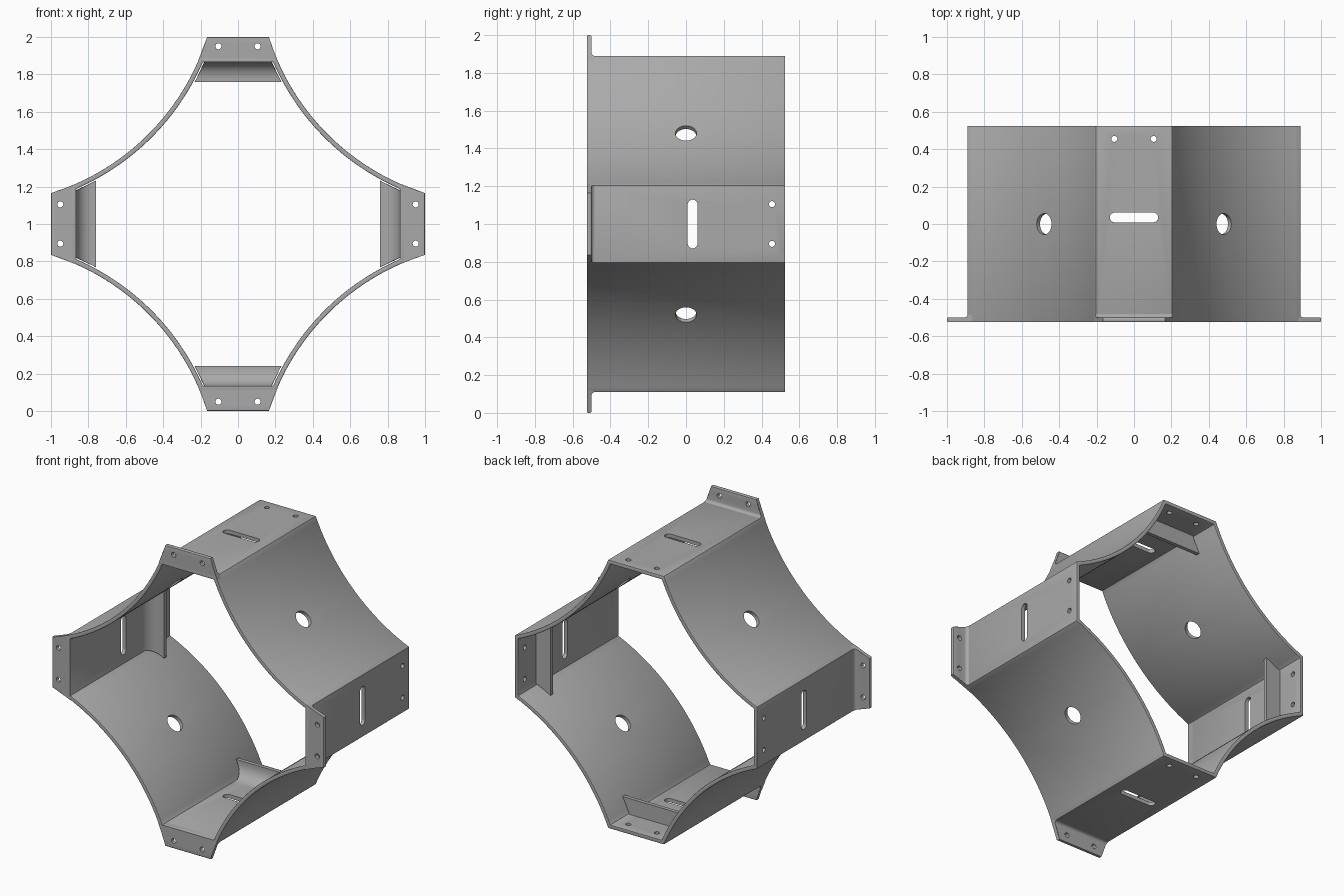
import bpy, bmesh, math
from mathutils import Matrix, Vector

if "Cube" in bpy.data.objects:
    bpy.data.objects.remove(bpy.data.objects["Cube"])

C, R, T = 1.38, 1.273, 0.025      # scoop centre, scoop radius, sheet thickness
FLAT, HALF = 0.89, 0.525          # distance of the flats, half depth

grey = bpy.data.materials.new("satin_grey")
grey.use_nodes = True
grey.diffuse_color = (0.4, 0.4, 0.4, 1)
grey.node_tree.nodes["Principled BSDF"].inputs["Base Color"].default_value = (0.4, 0.4, 0.4, 1)


def turn(k):
    """Quarter turns about the frame's axis."""
    return Matrix.Translation((0, 0, 1)) @ Matrix.Rotation(k * math.pi / 2, 4, 'Y')


def finish(bm, name):
    bmesh.ops.recalc_face_normals(bm, faces=bm.faces)
    mesh = bpy.data.meshes.new(name)
    bm.to_mesh(mesh)
    bm.free()
    mesh.materials.append(grey)
    ob = bpy.data.objects.new(name, mesh)
    bpy.context.collection.objects.link(ob)
    return ob


def half_width(d, radius):
    """Half width between two scoops at distance d from the axis."""
    return C - math.sqrt(radius ** 2 - (C - d) ** 2)


def scoop(radius, flat, n=32):
    """Concave arc joining two neighbouring flats."""
    x = half_width(flat, radius)
    a = math.atan2(flat - C, x - C) % math.tau
    b = math.atan2(x - C, flat - C) % math.tau
    angles = [a + (b - a) * i / n for i in range(n + 1)]
    return [(C + radius * math.cos(t), C + radius * math.sin(t)) for t in angles]


def arc(cy, cd, r, a, b, n=8):
    angles = [math.radians(a + (b - a) * i / n) for i in range(n + 1)]
    return [(cy + r * math.cos(t), cd + r * math.sin(t)) for t in angles]


def loft(profile, radius, extra, name):
    """Four copies of a (y, distance) profile spanning between scoops."""
    bm = bmesh.new()
    for k in range(4):
        ends = []
        for s in (-1, 1):
            ends.append([bm.verts.new(turn(k) @ Vector((s * (half_width(d, radius) + extra), y, d)))
                         for y, d in profile])
        bm.faces.new(ends[0])
        bm.faces.new(ends[1])
        for i in range(len(profile)):
            bm.faces.new((ends[0][i - 1], ends[0][i], ends[1][i], ends[1][i - 1]))
    return finish(bm, name)


# Ring of four flats and four scooped walls
bm = bmesh.new()
sections = []
for k in range(4):
    for o, i in zip(scoop(R, FLAT), scoop(R + T, FLAT - T)):
        corners = ((o, -HALF), (i, -HALF), (i, HALF), (o, HALF))
        sections.append([bm.verts.new(turn(k) @ Vector((p[0], y, p[1]))) for p, y in corners])
for i, sec in enumerate(sections):
    for j in range(4):
        bm.faces.new((sections[i - 1][j - 1], sections[i - 1][j], sec[j], sec[j - 1]))
ring = finish(bm, "ring_wall")
bevel = ring.modifiers.new("soft_edges", 'BEVEL')
bevel.width, bevel.segments = 0.004, 2
bevel.limit_method, bevel.angle_limit = 'ANGLE', math.radians(40)

# Front mounting ears, bent outward from the flats
back = -HALF + T
ear_profile = ([(-HALF, FLAT - T), (-HALF, 0.95)]
               + arc(-HALF + 0.008, 0.992, 0.008, 180, 90, 3)
               + arc(back - 0.008, 0.992, 0.008, 90, 0, 3)
               + [(back, 0.95)]
               + arc(back + 0.018, FLAT + 0.018, 0.018, 180, 270, 5)
               + [(back + 0.018, FLAT - T)])
ears = loft(ear_profile, R, 0, "mounting_ears")

# Inner ribs with a large fillet on the front side
rib_front, rib_back, rib_top, fillet = 0.31, 0.335, 0.76, 0.09
floor = FLAT - T
rib_profile = ([(rib_back, floor + 0.008), (rib_back, 0.81), (rib_back, rib_top), (rib_front, rib_top)]
               + arc(rib_front - fillet, floor - fillet, fillet, 0, 90)
               + [(rib_front - fillet, floor + 0.008)])
ribs = loft(rib_profile, R + T, -0.008, "inner_ribs")


# Slots and holes, gathered in one cutter
def punch(bm, matrix, r, length=0.0, depth=0.06):
    pts = [(x + length / 2, y) for x, y in arc(0, 0, r, -90, 90, 16)]
    pts += [(x - length / 2, y) for x, y in arc(0, 0, r, 90, 270, 16)]
    if not length:
        pts = arc(0, 0, r, 0, 360, 32)[:-1]
    rows = [[bm.verts.new(matrix @ Vector((x, y, z))) for x, y in pts] for z in (-depth, depth)]
    bm.faces.new(rows[0])
    bm.faces.new(rows[1])
    for i in range(len(pts)):
        bm.faces.new((rows[0][i - 1], rows[0][i], rows[1][i], rows[1][i - 1]))


bm = bmesh.new()
move = Matrix.Translation
for k in range(4):
    punch(bm, turn(k) @ move((0, 0.035, 0.88)), 0.026, 0.206)
    punch(bm, turn(k + 0.5) @ move((0, 0, C * math.sqrt(2) - R - T / 2)), 0.056)
    for x in (-0.105, 0.105):
        punch(bm, turn(k) @ move((x, 0.455, 0.88)), 0.016)
        punch(bm, turn(k) @ move((x, -0.51, 0.95)) @ Matrix.Rotation(math.pi / 2, 4, 'X'), 0.016, 0, 0.03)
cutter = finish(bm, "hole_cutter")
cutter.hide_render = True

for ob in (ring, ears):
    cut = ob.modifiers.new("holes", 'BOOLEAN')
    cut.operation, cut.solver, cut.object = 'DIFFERENCE', 'EXACT', cutter

# Bake the modifiers and smooth the curved sheet
for ob in (ring, ears, ribs):
    bpy.ops.object.select_all(action='DESELECT')
    ob.select_set(True)
    bpy.context.view_layer.objects.active = ob
    for name in [m.name for m in ob.modifiers]:
        bpy.ops.object.modifier_apply(modifier=name)
    bpy.ops.object.shade_smooth_by_angle(angle=math.radians(30))
bpy.data.objects.remove(cutter)
